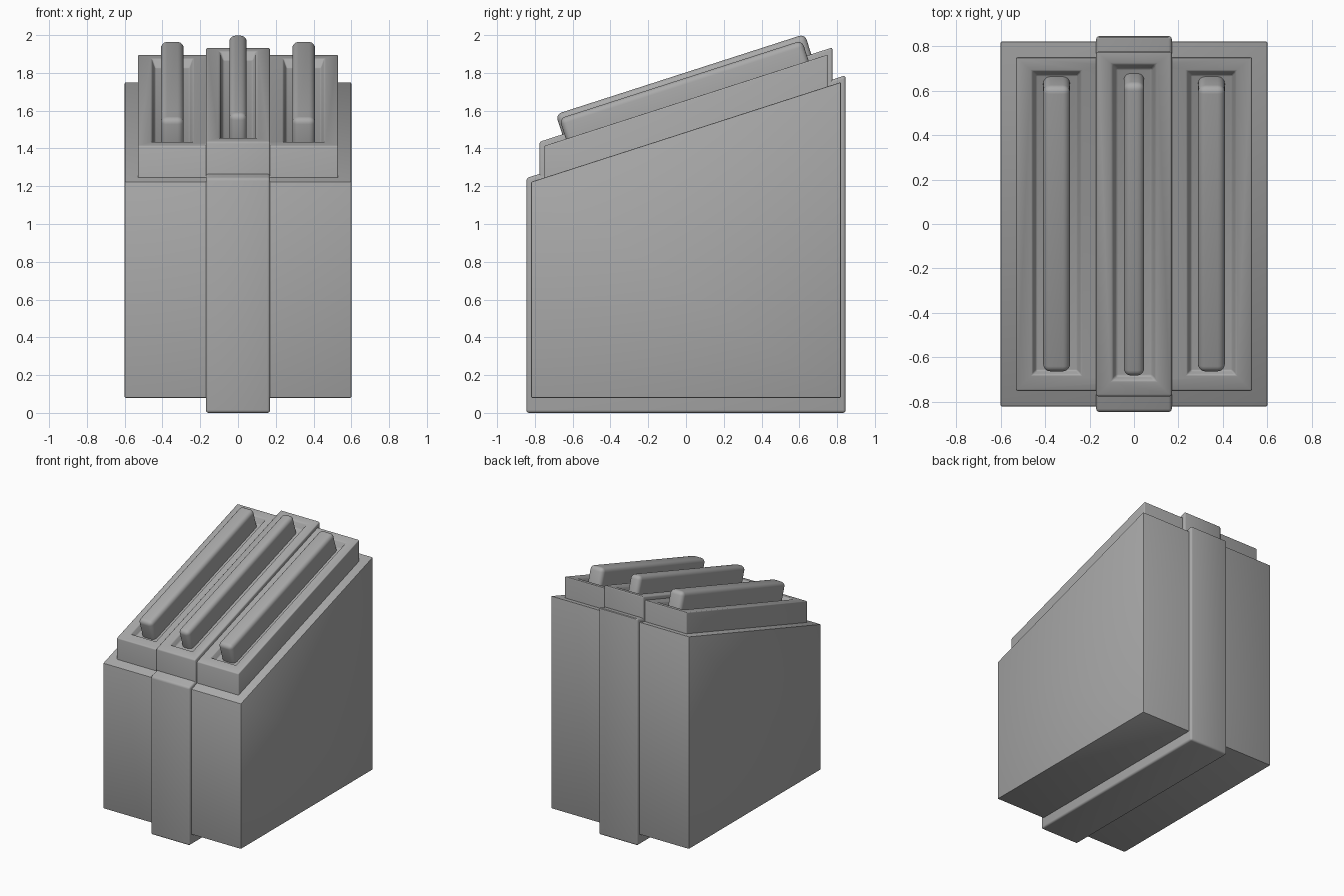
import bpy, bmesh, math
from mathutils import Matrix, Vector

if "Cube" in bpy.data.objects:
    bpy.data.objects.remove(bpy.data.objects["Cube"], do_unlink=True)

SLOPE = 0.322
TILT = math.atan(SLOPE)

grey = bpy.data.materials.new("matte_grey")
grey.use_nodes = True
colour = (0.4, 0.4, 0.4, 1)
grey.diffuse_color = colour
grey.node_tree.nodes["Principled BSDF"].inputs["Base Color"].default_value = colour


def finish(name, bm):
    bmesh.ops.recalc_face_normals(bm, faces=bm.faces)
    mesh = bpy.data.meshes.new(name)
    bm.to_mesh(mesh)
    bm.free()
    mesh.materials.append(grey)
    obj = bpy.data.objects.new(name, mesh)
    bpy.context.collection.objects.link(obj)
    return obj


def wedge(name, half_x, y0, y1, bottom, top, sloped_base=False, taper=0, x=0):
    """Block whose top follows the slope; heights are given at y = 0."""
    bm = bmesh.new()
    bmesh.ops.create_cube(bm, size=2)
    for v in bm.verts:
        upper = v.co.z > 0
        inset = 0 if upper else taper
        px = x + v.co.x * (half_x - inset)
        py = y1 - inset if v.co.y > 0 else y0 + inset
        pz = top if upper else bottom
        if upper or sloped_base:
            pz += SLOPE * py
        v.co = (px, py, pz)
    return finish(name, bm)


def select(obj):
    bpy.ops.object.select_all(action='DESELECT')
    obj.select_set(True)
    bpy.context.view_layer.objects.active = obj


def cut(obj, cutters):
    select(obj)
    for c in cutters:
        mod = obj.modifiers.new("pocket", 'BOOLEAN')
        mod.operation = 'DIFFERENCE'
        mod.solver = 'EXACT'
        mod.object = c
        bpy.ops.object.modifier_apply(modifier=mod.name)


def soften(obj, width, segments=3):
    select(obj)
    mod = obj.modifiers.new("rounded_edges", 'BEVEL')
    mod.width = width
    mod.segments = segments
    mod.limit_method = 'ANGLE'
    mod.angle_limit = math.radians(25)
    bpy.ops.object.modifier_apply(modifier=mod.name)
    bpy.ops.object.shade_smooth_by_angle(angle=math.radians(35))


# Main case and the band wrapping round its middle
soften(wedge("case_body", 0.6, -0.82, 0.82, 0.08, 1.487), 0.006, 2)
soften(wedge("centre_band", 0.17, -0.845, 0.845, 0, 1.515), 0.015)

# Raised upper tier with its own central band
tier = wedge("upper_tier", 0.53, -0.75, 0.75, 1.0, 1.655)
tier_band = wedge("upper_tier_band", 0.17, -0.775, 0.775, 1.0, 1.685)


# Shallow tapered pockets in the sloping top
def pocket(name, x, half_x, y0, y1, top):
    return wedge(name, half_x, y0, y1, top - 0.045, top + 0.02, True, 0.025, x)


side_pockets = [pocket("side_pocket_cutter", s * 0.348, 0.117, -0.685, 0.695, 1.655)
                for s in (-1, 1)]
mid_pocket = pocket("centre_pocket_cutter", 0, 0.105, -0.71, 0.725, 1.685)
cut(tier, side_pockets + [mid_pocket])
cut(tier_band, [mid_pocket])
for c in side_pockets + [mid_pocket]:
    bpy.data.objects.remove(c, do_unlink=True)
soften(tier, 0.01)
soften(tier_band, 0.01)


# Tilted rounded bars standing in the pockets
def bar(name, x, half_x, length, y_mid, z_top):
    height = 0.2
    bm = bmesh.new()
    bmesh.ops.create_cube(bm, size=1)
    bmesh.ops.scale(bm, vec=(half_x * 2, length, height), verts=bm.verts)
    bmesh.ops.translate(bm, vec=(0, 0, -height / 2), verts=bm.verts)
    place = Matrix.Translation(Vector((x, y_mid, z_top))) @ Matrix.Rotation(TILT, 4, 'X')
    bm.transform(place)
    soften(finish(name, bm), 0.032, 5)


bar("left_bar", 0.348, 0.06, 1.35, -0.028, 1.765)
bar("right_bar", -0.348, 0.06, 1.35, -0.028, 1.765)
bar("centre_bar", 0, 0.046, 1.385, -0.03, 1.793)
